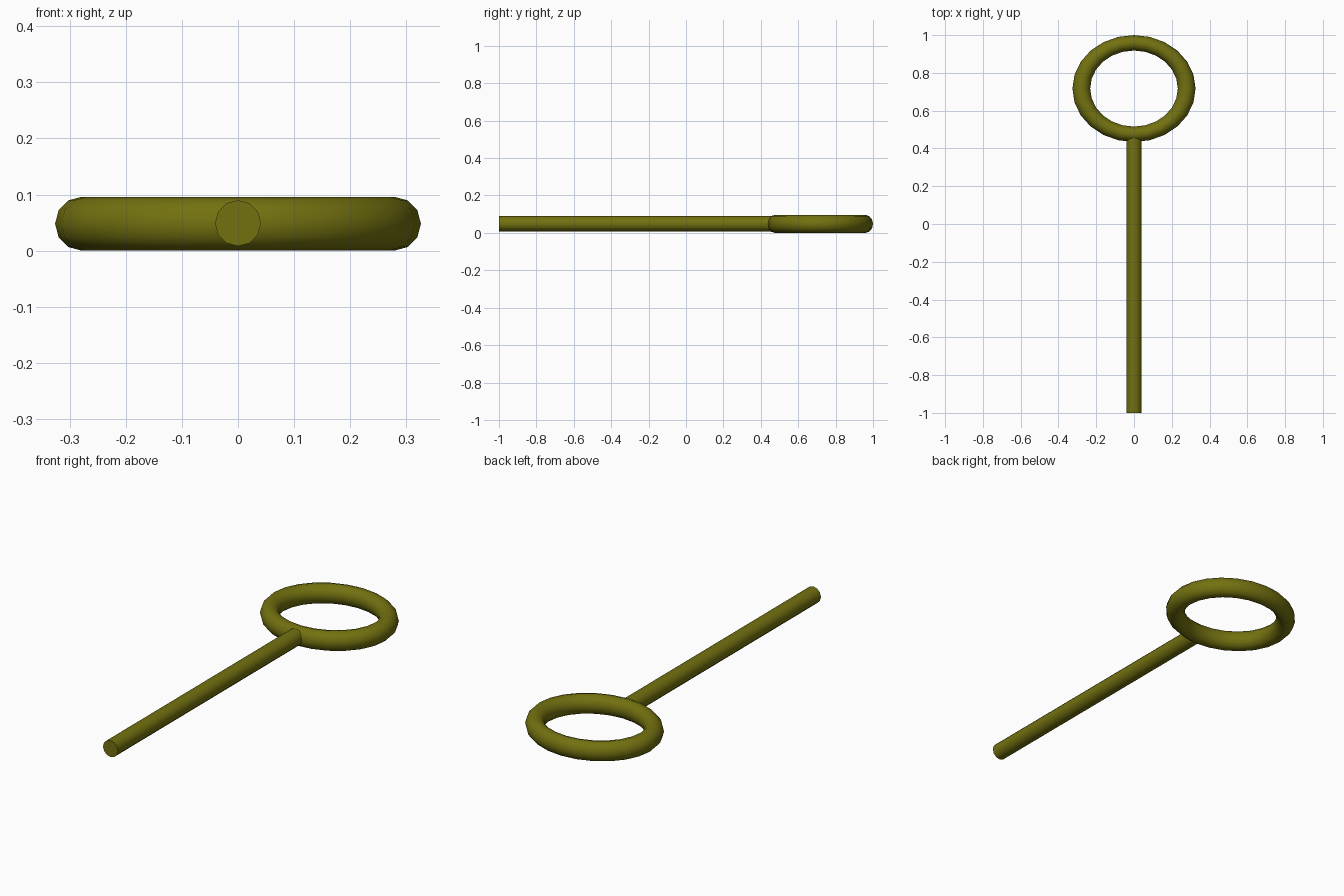
import bpy
import math

cube = bpy.data.objects.get("Cube")
if cube:
    bpy.data.objects.remove(cube, do_unlink=True)

# Olive paint shared by both parts
olive = bpy.data.materials.new("olive")
olive.use_nodes = True
colour = (0.17, 0.165, 0.005, 1)
olive.diffuse_color = colour
olive.node_tree.nodes["Principled BSDF"].inputs["Base Color"].default_value = colour

MID_Z = 0.048
RING_Y = 0.717
FRONT_Y, ROD_END_Y = -1.0, 0.475


def finish(name):
    """Name, colour and smooth the active part."""
    part = bpy.context.object
    part.name = name
    part.data.materials.append(olive)
    bpy.ops.object.transform_apply(location=False, rotation=True, scale=True)
    bpy.ops.object.shade_smooth_by_angle(angle=math.radians(40))


# Slightly oval ring lying flat
bpy.ops.mesh.primitive_torus_add(
    major_segments=24, minor_segments=12, major_radius=0.279,
    minor_radius=0.047, location=(0, RING_Y, MID_Z))
bpy.context.object.scale = (1, 0.868, 1.02)
finish("ring")

# Straight rod running from the ring to the front
bpy.ops.mesh.primitive_cylinder_add(
    vertices=12, radius=0.041, depth=ROD_END_Y - FRONT_Y,
    location=(0, (FRONT_Y + ROD_END_Y) / 2, MID_Z + 0.001),
    rotation=(math.radians(90), 0, 0))
finish("rod")
